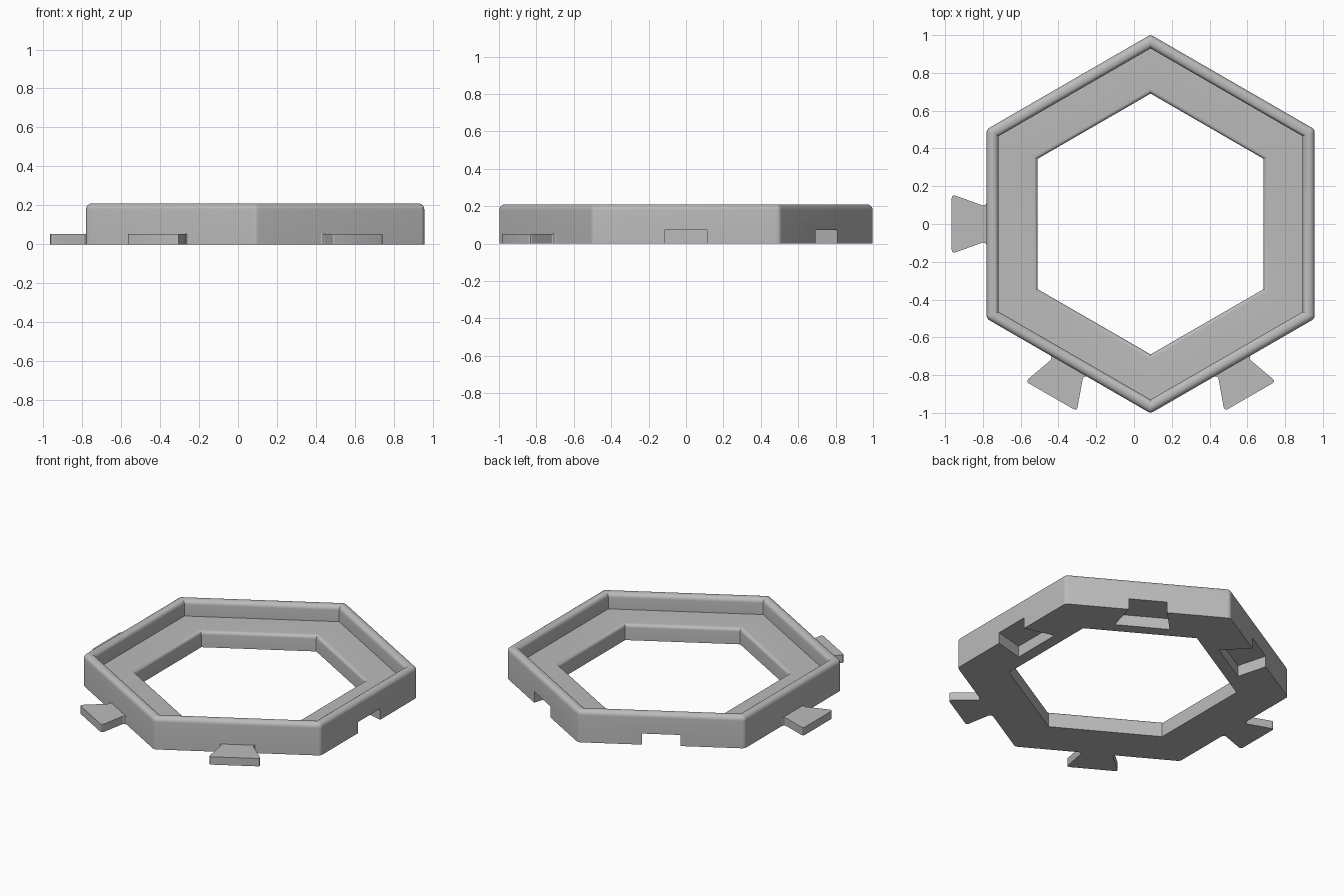
import bpy, bmesh
from math import pi, sin, cos, radians
from mathutils import Matrix, Vector

if "Cube" in bpy.data.objects:
    bpy.data.objects.remove(bpy.data.objects["Cube"])

CENTRE = Vector((0.088, 0, 0))
APOTHEM, HOLE, LIP = 0.868, 0.598, 0.063
HEIGHT, FLOOR = 0.21, 0.105
ROUND, HOLE_ROUND, STEPS = 0.03, 0.022, 6

grey = bpy.data.materials.new("plain grey")
grey.use_nodes = True
grey.diffuse_color = (0.5, 0.5, 0.5, 1)
grey.node_tree.nodes["Principled BSDF"].inputs["Base Color"].default_value = (0.5, 0.5, 0.5, 1)


def make_object(name, bm):
    bmesh.ops.remove_doubles(bm, verts=bm.verts, dist=1e-5)
    bmesh.ops.recalc_face_normals(bm, faces=bm.faces)
    mesh = bpy.data.meshes.new(name)
    bm.to_mesh(mesh)
    bm.free()
    mesh.materials.append(grey)
    obj = bpy.data.objects.new(name, mesh)
    bpy.context.collection.objects.link(obj)
    return obj


def hex_ring(bm, apothem, z, radius):
    """Hexagon loop with each corner rounded by the given radius."""
    verts = []
    for k in range(6):
        mid = radians(30 + 60 * k)
        reach = (apothem - radius) / cos(pi / 6)
        for s in range(STEPS + 1):
            a = mid + radians(60 * s / STEPS - 30)
            p = Vector((reach * cos(mid) + radius * cos(a),
                        reach * sin(mid) + radius * sin(a), z))
            verts.append(bm.verts.new(CENTRE + p))
    return verts


def arc(apothem, z, radius, start, end):
    """Quarter-round points of the wall section."""
    angles = [radians(start + (end - start) * s / STEPS) for s in range(STEPS + 1)]
    return [(apothem + radius * cos(a), z + radius * sin(a)) for a in angles]


def dovetail(bm, outline, height, z0, angle, corner=0):
    """Extrude a mirrored outline of (distance out, half width), turned to one side."""
    pts = outline + [(d, -w) for d, w in reversed(outline)]
    low = [bm.verts.new((d, w, z0)) for d, w in pts]
    top = [bm.verts.new((d, w, height)) for d, w in pts]
    n = len(pts)
    bm.faces.new(low)
    bm.faces.new(top)
    for i in range(n):
        j = (i + 1) % n
        bm.faces.new((low[i], low[j], top[j], top[i]))
    if corner:
        far = max(d for d, w in outline)
        edges = [e for e in bm.edges if all(v.co.x > far - 1e-4 for v in e.verts)
                 and abs(e.verts[0].co.z - e.verts[1].co.z) > 1e-3]
        bmesh.ops.bevel(bm, geom=edges, offset=corner, segments=4, affect='EDGES', profile=0.5)
    bmesh.ops.transform(bm, verts=bm.verts,
                        matrix=Matrix.Translation(CENTRE) @ Matrix.Rotation(radians(angle), 4, 'Z'))


# Frame: wall section swept around the hexagon
section = [(APOTHEM, 0)]
section += arc(APOTHEM - ROUND, HEIGHT - ROUND, ROUND, 0, 90)
section += arc(APOTHEM - LIP + ROUND, HEIGHT - ROUND, ROUND, 90, 180)
section += [(APOTHEM - LIP, FLOOR)]
section += arc(HOLE + HOLE_ROUND, FLOOR - HOLE_ROUND, HOLE_ROUND, 90, 180)
section += [(HOLE, 0)]
bm = bmesh.new()
rings = [hex_ring(bm, a, z, max(0, a - APOTHEM + ROUND)) for a, z in section]
for i, ring in enumerate(rings):
    nxt = rings[(i + 1) % len(rings)]
    for j in range(len(ring)):
        k = (j + 1) % len(ring)
        bm.faces.new((ring[j], ring[k], nxt[k], nxt[j]))
frame = make_object("hexagon_frame", bm)

# Dovetail sockets cut into three sides
for angle in (0, 60, 120):
    bm = bmesh.new()
    dovetail(bm, [(APOTHEM - 0.195, 0.167), (APOTHEM, 0.116), (APOTHEM + 0.1, 0.116)],
             0.073, -0.1, angle)
    cutter = make_object("socket_cutter", bm)
    cutter.hide_render = True
    cut = frame.modifiers.new("socket", 'BOOLEAN')
    cut.operation, cut.solver, cut.object = 'DIFFERENCE', 'EXACT', cutter
    bpy.context.view_layer.objects.active = frame
    bpy.ops.object.modifier_apply(modifier=cut.name)
    bpy.data.objects.remove(cutter)

# Dovetail tabs on the opposite three sides
tabs = []
for name, angle in (("right_tab", 180), ("front_right_tab", 240), ("front_left_tab", 300)):
    bm = bmesh.new()
    dovetail(bm, [(APOTHEM, 0.112), (APOTHEM + 0.006, 0.102), (APOTHEM + 0.016, 0.098),
                  (APOTHEM + 0.026, 0.1), (APOTHEM + 0.185, 0.157)], 0.052, 0, angle, 0.02)
    tabs.append(make_object(name, bm))

bpy.ops.object.select_all(action='DESELECT')
for obj in [frame] + tabs:
    obj.select_set(True)
bpy.context.view_layer.objects.active = frame
bpy.ops.object.shade_smooth_by_angle(angle=radians(30))
